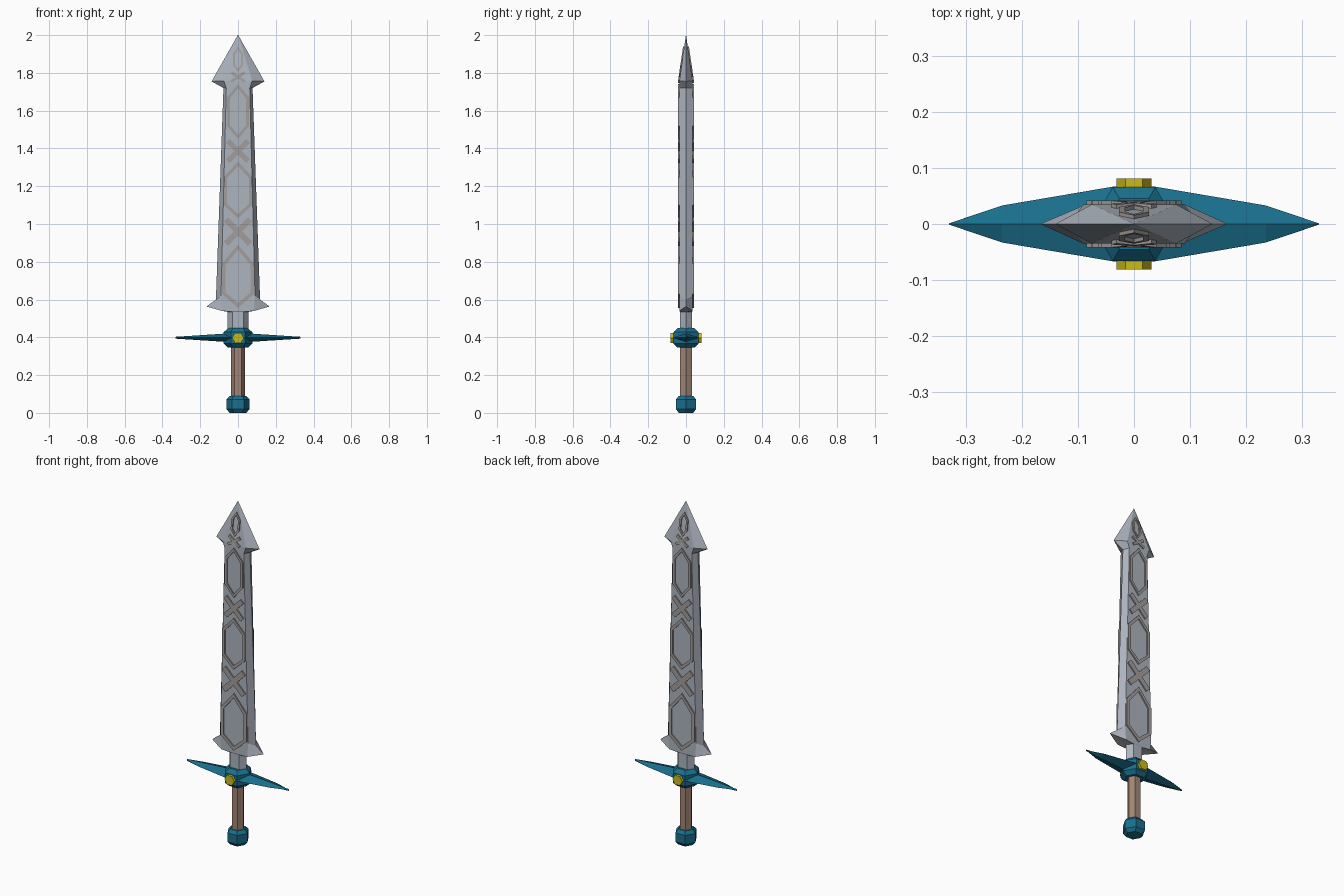
import bpy, bmesh, math

if "Cube" in bpy.data.objects:
    bpy.data.objects.remove(bpy.data.objects["Cube"])


def material(name, rgb):
    m = bpy.data.materials.new(name)
    m.diffuse_color = (*rgb, 1)
    m.use_nodes = True
    m.node_tree.nodes["Principled BSDF"].inputs["Base Color"].default_value = m.diffuse_color
    return m


STEEL = material("steel", (0.42, 0.46, 0.52))
TRIM = material("trim", (0.36, 0.34, 0.33))
TEAL = material("teal", (0.01, 0.16, 0.27))
WOOD = material("wood", (0.36, 0.24, 0.18))
GOLD = material("gold", (0.60, 0.50, 0.01))


def finish(bm, name, mat):
    bmesh.ops.recalc_face_normals(bm, faces=bm.faces)
    me = bpy.data.meshes.new(name)
    bm.to_mesh(me)
    bm.free()
    me.materials.append(mat)
    ob = bpy.data.objects.new(name, me)
    bpy.context.collection.objects.link(ob)
    return ob


def skin(bm, loops, closed=False):
    """Bridge equal-sized point loops; cap the ends unless closed on itself."""
    rings = [[bm.verts.new(p) for p in lp] for lp in loops]
    n = len(rings[0])
    pairs = list(zip(rings, rings[1:]))
    if closed:
        pairs.append((rings[-1], rings[0]))
    for a, b in pairs:
        for i in range(n):
            j = (i + 1) % n
            bm.faces.new((a[i], a[j], b[j], b[i]))
    if not closed:
        bm.faces.new(rings[0])
        bm.faces.new(rings[-1])


def hex_body(name, mat, profile):
    """Six-sided upright body from (radius, z) pairs."""
    bm = bmesh.new()
    skin(bm, [[(r * math.cos(k * math.pi / 3), r * math.sin(k * math.pi / 3), z)
               for k in range(6)] for r, z in profile])
    return finish(bm, name, mat)


# Handle parts
hex_body("pommel", TEAL, [(.044, 0), (.061, .02), (.061, .072), (.044, .09)])
hex_body("grip", WOOD, [(.036, .08), (.036, .355)])
hex_body("guard_block", TEAL, [(.052, .345), (.076, .367), (.076, .427), (.052, .449)])
gem = hex_body("guard_stud", GOLD, [(.031, -.081), (.031, .081)])
gem.rotation_euler.x = math.pi / 2
gem.location.z = .397

# Crossguard: tapering diamond sections along x
bm = bmesh.new()
skin(bm, [[(x, -d, .398), (x, 0, .398 + h), (x, d, .398), (x, 0, .398 - h)]
          for x, d, h in [(-.33, .001, .005), (-.235, .033, .011), (-.035, .067, .024),
                          (.035, .067, .024), (.235, .033, .011), (.33, .001, .005)]])
finish(bm, "crossguard", TEAL)

# Blade: bevelled flat sections (edge x, edge z, flat x, flat z, half thickness)
T = .035
bm = bmesh.new()
sections = [(.055, .44, .03, .44, .032), (.055, .535, .03, .535, .032),
            (.167, .563, .085, .54, T), (.117, .60, .09, .62, T),
            (.077, 1.72, .062, 1.72, T), (.14, 1.755, .075, 1.758, T),
            (.001, 2, .0005, 2, .0005)]
skin(bm, [[(-ex, 0, ez), (-fx, -d, fz), (fx, -d, fz), (ex, 0, ez), (fx, d, fz), (-fx, d, fz)]
          for ex, ez, fx, fz, d in sections])
finish(bm, "blade", STEEL)


# Raised trim follows the blade face, sloping in at the head
def face_y(z):
    return T if z < 1.758 else T * (2 - z) / .242


def lift(points, h):
    return [(x, -face_y(z) - h, z) for x, z in points]


LOW, HIGH = -.004, .007


def hexagon(w, z0, z1, z2, z3):
    return [(0, z0), (w, z1), (w, z2), (0, z3), (-w, z2), (-w, z1)]


def add_frame(bm, w, z0, z1, z2, z3, t):
    outer = hexagon(w, z0, z1, z2, z3)
    inner = hexagon(w - t, z0 + 1.3 * t, z1 + .3 * t, z2 - .3 * t, z3 - 1.3 * t)
    skin(bm, [lift(outer, LOW), lift(outer, HIGH), lift(inner, HIGH), lift(inner, LOW)], True)


def add_cross(bm, zc, w, h, t):
    length = math.hypot(w, h)
    for s in (-1, 1):
        nx, nz = -s * h / length * t / 2, w / length * t / 2
        quad = [(-w + nx, zc - s * h + nz), (w + nx, zc + s * h + nz),
                (w - nx, zc + s * h - nz), (-w - nx, zc - s * h - nz)]
        skin(bm, [lift(quad, LOW), lift(quad, HIGH)])


def trim_object(name, adder, *args):
    bm = bmesh.new()
    adder(bm, *args)
    ob = finish(bm, name, TRIM)
    mod = ob.modifiers.new("both_faces", 'MIRROR')
    mod.use_axis = (False, True, False)


for i, a in enumerate([(.085, .555, .63, .79, .89, .02), (.075, 1.03, 1.10, 1.25, 1.33, .018),
                       (.059, 1.45, 1.52, 1.67, 1.74, .016), (.027, 1.805, 1.84, 1.90, 1.94, .011)]):
    trim_object(f"trim_frame_{i + 1}", add_frame, *a)
for i, a in enumerate([(.96, .064, .065, .032), (1.387, .054, .054, .028), (1.778, .036, .024, .016)]):
    trim_object(f"trim_cross_{i + 1}", add_cross, *a)
